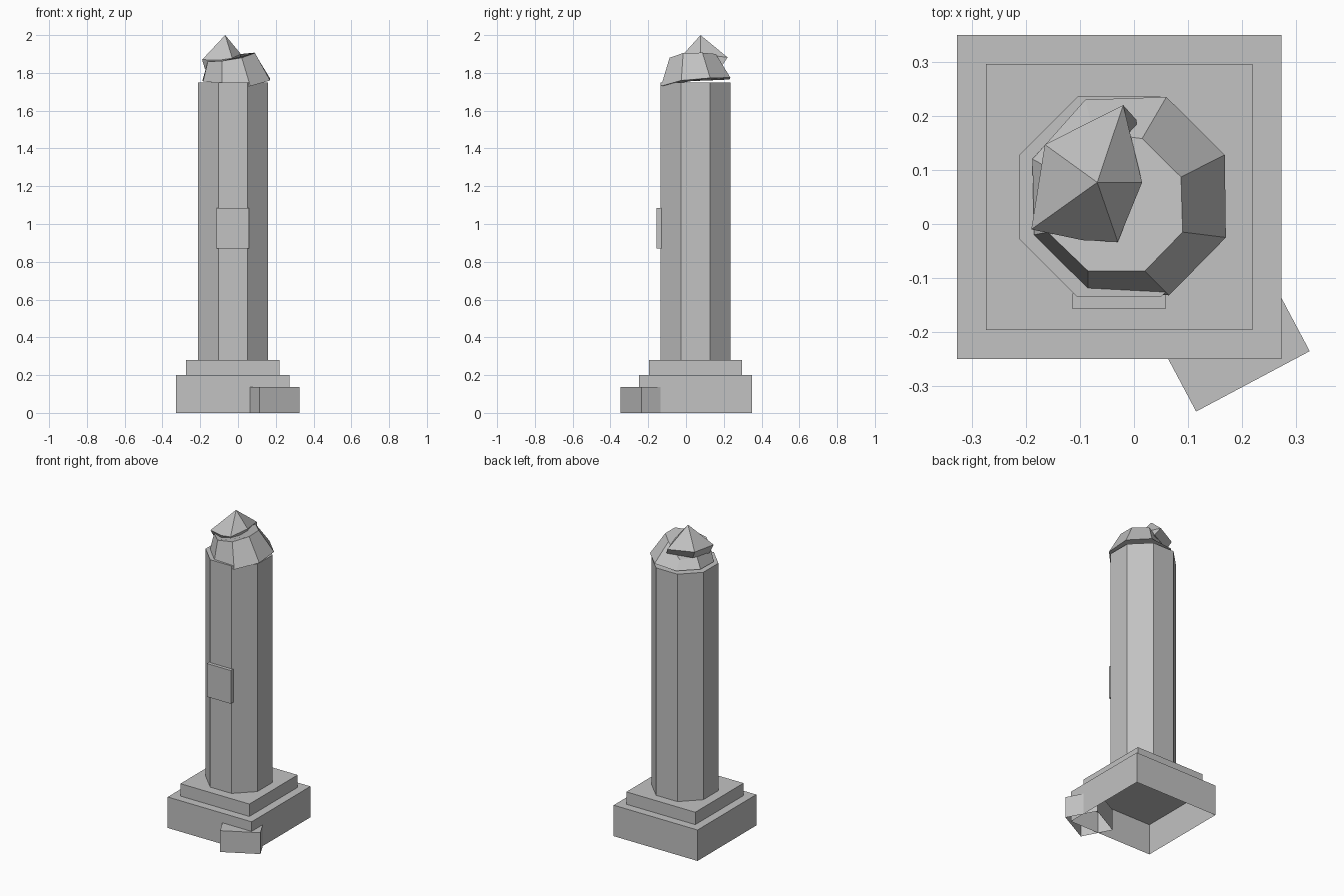
import bpy, bmesh, math
from mathutils import Matrix, Vector

if "Cube" in bpy.data.objects:
    bpy.data.objects.remove(bpy.data.objects["Cube"])

stone = bpy.data.materials.new("grey stone")
stone.diffuse_color = (0.54, 0.54, 0.54, 1)
stone.use_nodes = True
stone.node_tree.nodes["Principled BSDF"].inputs["Base Color"].default_value = stone.diffuse_color
CX, CY = -0.0275, 0.05          # monument axis


def loft(name, rings, close_bottom=True, close_top=True, apex=None):
    """Skin rings of equal point count, with optional caps or a pointed top."""
    bm = bmesh.new()
    loops = [[bm.verts.new(p) for p in ring] for ring in rings]
    n = len(rings[0])
    for low, high in zip(loops, loops[1:]):
        for i in range(n):
            j = (i + 1) % n
            bm.faces.new((low[i], low[j], high[j], high[i]))
    if close_bottom:
        bm.faces.new(loops[0][::-1])
    if apex:
        tip = bm.verts.new(apex)
        for i in range(n):
            bm.faces.new((loops[-1][i], loops[-1][(i + 1) % n], tip))
    elif close_top:
        bm.faces.new(loops[-1])
    mesh = bpy.data.meshes.new(name)
    bm.to_mesh(mesh)
    bm.free()
    mesh.materials.append(stone)
    obj = bpy.data.objects.new(name, mesh)
    bpy.context.collection.objects.link(obj)
    return obj


def box(name, cx, cy, sx, sy, z0, z1, angle=0, close_bottom=False):
    turn = Matrix.Rotation(angle, 3, 'Z')
    corners = [turn @ Vector((sx / 2 * a, sy / 2 * b, 0))
               for a, b in ((-1, -1), (1, -1), (1, 1), (-1, 1))]
    rings = [[c + Vector((cx, cy, z)) for c in corners] for z in (z0, z1)]
    return loft(name, rings, close_bottom)


# Stepped plinth, hollow underneath
box("plinth", CX, CY, 0.60, 0.60, 0, 0.20)
box("plinth_step", CX, CY, 0.493, 0.493, 0.20, 0.28)

# Octagonal shaft
radius = 0.1855 / math.cos(math.pi / 8)
octagon = [(CX + radius * math.cos((k + 0.5) * math.pi / 4),
            CY + radius * math.sin((k + 0.5) * math.pi / 4)) for k in range(8)]
loft("shaft", [[(x, y, z) for x, y in octagon] for z in (0.28, 1.75)],
     close_bottom=False)

# Plaque on the front
box("plaque", CX, -0.143, 0.172, 0.028, 0.87, 1.085, close_bottom=True)

# Fallen block leaning into the plinth corner
tilt = math.radians(28)
along = Vector((math.cos(tilt), math.sin(tilt)))
across = Vector((-along.y, along.x))
middle = Vector((0.115, -0.347)) + along * 0.119 + across * 0.10
box("fallen_block", middle.x, middle.y, 0.238, 0.20, 0, 0.138, tilt)

# Tilted cap with a broken back left side
cap_low = [(-0.185, -0.02, 1.755), (-0.085, -0.12, 1.745), (0.065, -0.132, 1.73),
           (0.17, -0.025, 1.76), (0.168, 0.128, 1.773), (0.06, 0.235, 1.775),
           (-0.09, 0.23, 1.765), (-0.188, 0.12, 1.76)]
cap_high = [(-0.16, -0.015, 1.86), (-0.085, -0.087, 1.863), (0.02, -0.087, 1.88),
            (0.09, -0.015, 1.905), (0.087, 0.087, 1.907), (0.015, 0.158, 1.90),
            (-0.075, 0.17, 1.81), (-0.15, 0.10, 1.82)]
loft("cap", [cap_low, cap_high])

# Dislodged pointed tip
tip_rim = [(-0.19, -0.01, 1.87), (-0.095, -0.03, 1.868), (-0.03, -0.033, 1.878),
           (0.015, 0.077, 1.90), (-0.02, 0.22, 1.882), (-0.165, 0.147, 1.875)]
tip_under = [(-0.175, 0.01, 1.82), (-0.09, 0.0, 1.82), (-0.03, 0.0, 1.82),
             (0.0, 0.08, 1.835), (0.005, 0.192, 1.84), (-0.14, 0.13, 1.825)]
loft("pointed_tip", [tip_under, tip_rim], apex=(-0.068, 0.077, 2.0))
